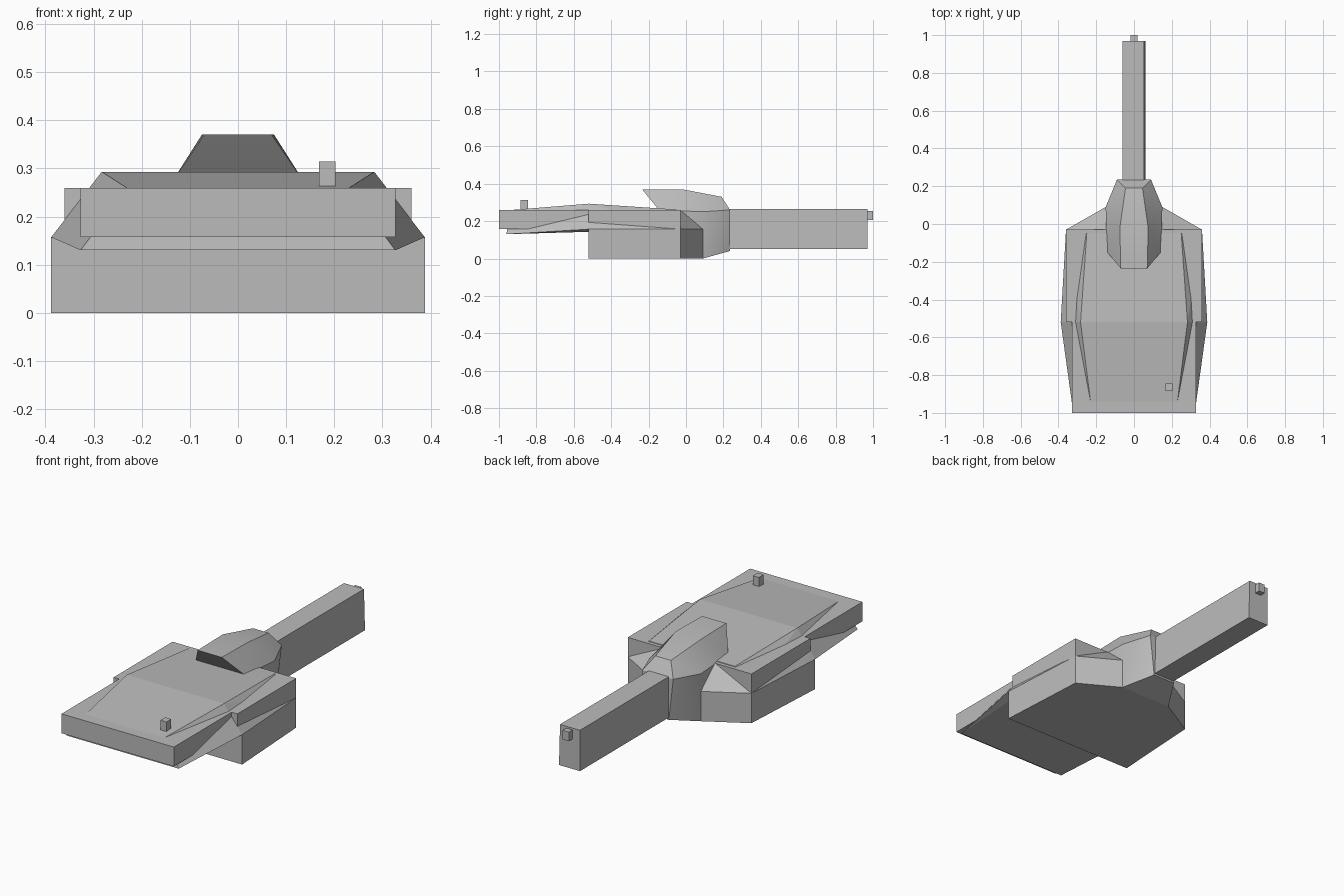
import bpy
import bmesh
import math

if "Cube" in bpy.data.objects:
    bpy.data.objects.remove(bpy.data.objects["Cube"], do_unlink=True)

grey = bpy.data.materials.new("hull_grey")
grey.use_nodes = True
grey.diffuse_color = (0.5, 0.5, 0.5, 1)
grey.node_tree.nodes["Principled BSDF"].inputs["Base Color"].default_value = (0.5, 0.5, 0.5, 1)


def finish(name, bm, smooth=False):
    bmesh.ops.recalc_face_normals(bm, faces=bm.faces)
    mesh = bpy.data.meshes.new(name)
    bm.to_mesh(mesh)
    bm.free()
    mesh.materials.append(grey)
    obj = bpy.data.objects.new(name, mesh)
    bpy.context.collection.objects.link(obj)
    if smooth:
        bpy.ops.object.select_all(action="DESELECT")
        obj.select_set(True)
        bpy.context.view_layer.objects.active = obj
        bpy.ops.object.shade_smooth_by_angle(angle=math.radians(30))
    return obj


def mirrored_hull(name, corners, smooth=False):
    """Faceted solid wrapped around corners and their mirror images in x."""
    bm = bmesh.new()
    for x, y, z in corners:
        bm.verts.new((x, y, z))
        bm.verts.new((-x, y, z))
    result = bmesh.ops.convex_hull(bm, input=bm.verts[:])
    loose = [v for v in result["geom_interior"] if isinstance(v, bmesh.types.BMVert)]
    bmesh.ops.delete(bm, geom=loose, context="VERTS")
    bmesh.ops.dissolve_limit(bm, angle_limit=0.01, verts=bm.verts[:], edges=bm.edges[:])
    return finish(name, bm, smooth)


def box(name, x0, x1, y0, y1, z0, z1):
    bm = bmesh.new()
    bmesh.ops.create_cube(bm, size=1)
    for v in bm.verts:
        v.co.x = x1 if v.co.x > 0 else x0
        v.co.y = y1 if v.co.y > 0 else y0
        v.co.z = z1 if v.co.z > 0 else z0
    return finish(name, bm)


def prism(name, outline, z0, z1):
    """Upright prism from half an outline, mirrored in x."""
    bm = bmesh.new()
    full = outline + [(-x, y) for x, y in reversed(outline)]
    face = bm.faces.new([bm.verts.new((x, y, z0)) for x, y in full])
    top = bmesh.ops.extrude_face_region(bm, geom=[face])["geom"]
    bmesh.ops.translate(bm, vec=(0, 0, z1 - z0),
                        verts=[v for v in top if isinstance(v, bmesh.types.BMVert)])
    return finish(name, bm)


# Lower block with tapered front
prism("lower_block", [(0.388, -0.52), (0.36, -0.03), (0.15, 0.09)], 0, 0.157)

# Stepped middle slab
box("rear_slab", -0.327, 0.327, -1, -0.5, 0.157, 0.259)
box("front_slab", -0.36, 0.36, -0.52, -0.03, 0.157, 0.259)

# Faceted body: shows as the deck above the slab and the skirts beside it
mirrored_hull("deck_body", [
    (0.327, -0.96, 0.13), (0.23, -0.94, 0.259),
    (0.388, -0.52, 0.157), (0.283, -0.52, 0.293),
    (0.36, -0.03, 0.157), (0.25, -0.05, 0.262)])

# Sloped cheeks joining the slab to the neck
mirrored_hull("front_cheeks", [
    (0.36, -0.03, 0.157), (0.15, 0.09, 0.157), (0.15, -0.03, 0.259)])

# Raised neck with an overhanging back edge
mirrored_hull("neck", [
    (0.07, -0.235, 0.37), (0.145, -0.145, 0.26), (0.075, -0.02, 0.37),
    (0.045, 0.19, 0.33), (0.09, 0.235, 0.26), (0.065, 0.235, 0.04),
    (0.15, 0.09, 0.25), (0.15, 0.09, 0)], smooth=True)

# Long barrel, its top edge narrowed slightly on one side
barrel = box("barrel", -0.062, 0.06, 0.2, 0.97, 0.05, 0.265)
for v in barrel.data.vertices:
    if v.co.x > 0 and v.co.z > 0.2:
        v.co.x = 0.054

# Small blocks on the muzzle and the deck
box("muzzle_block", -0.018, 0.018, 0.965, 1, 0.207, 0.255)
box("deck_block", 0.168, 0.203, -0.885, -0.845, 0.26, 0.314)
